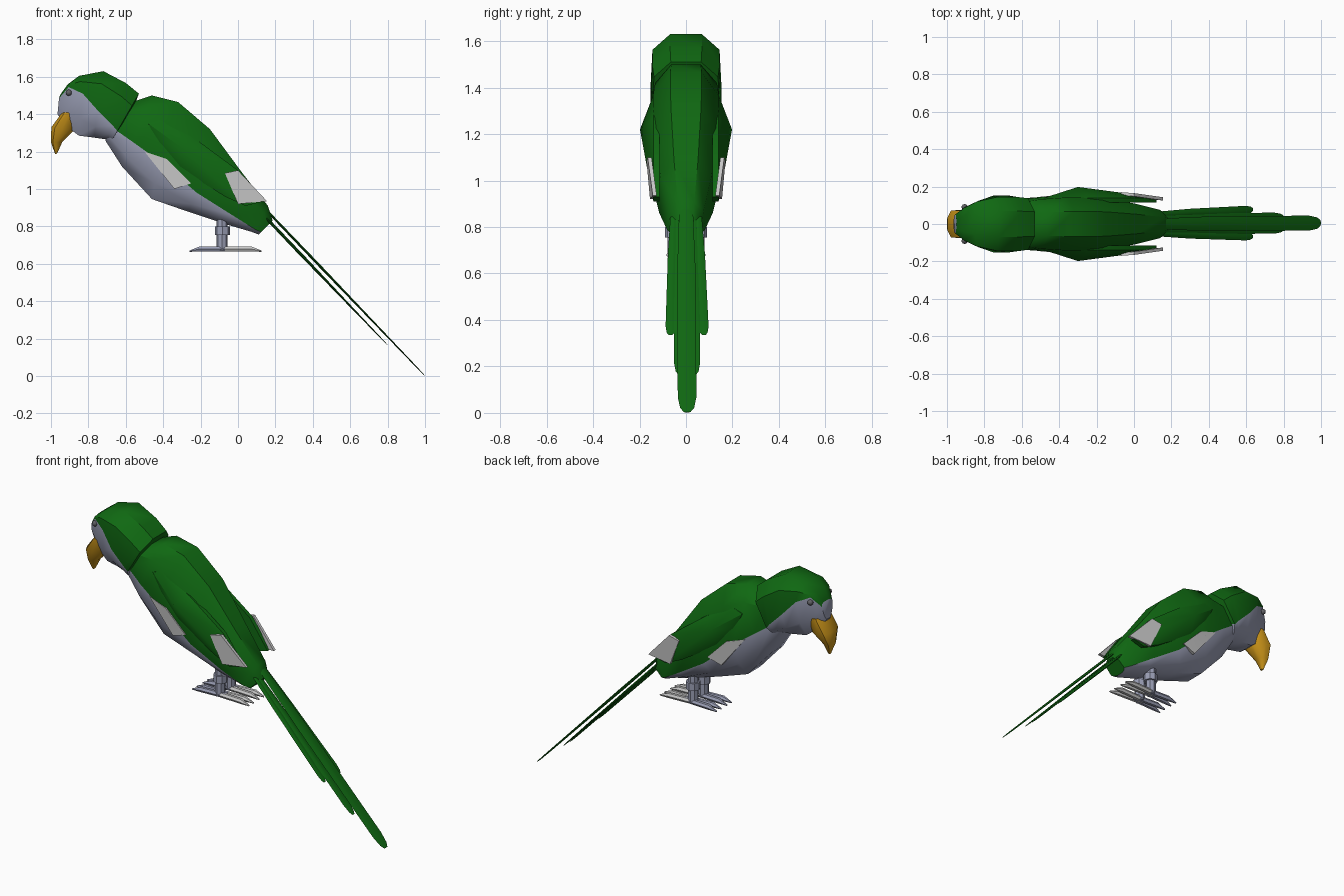
import bpy, bmesh, math
from mathutils import Vector

if "Cube" in bpy.data.objects:
    bpy.data.objects.remove(bpy.data.objects["Cube"])


def material(name, rgb):
    m = bpy.data.materials.new(name)
    m.diffuse_color = (*rgb, 1)
    m.use_nodes = True
    m.node_tree.nodes["Principled BSDF"].inputs["Base Color"].default_value = m.diffuse_color
    return m


GREEN = material("green_feathers", (0.005, 0.14, 0.006))
BLUE = material("blue_grey", (0.33, 0.35, 0.47))
GOLD = material("golden_beak", (0.6, 0.3, 0.01))
DARK = material("dark_eye", (0.12, 0.12, 0.13))


def finish(name, bm, mats, mirror=False, angle=40):
    bmesh.ops.recalc_face_normals(bm, faces=bm.faces)
    me = bpy.data.meshes.new(name)
    bm.to_mesh(me)
    bm.free()
    ob = bpy.data.objects.new(name, me)
    bpy.context.collection.objects.link(ob)
    for m in mats:
        me.materials.append(m)
    if mirror:
        ob.modifiers.new("mirror", "MIRROR").use_axis = (False, True, False)
    bpy.ops.object.select_all(action="DESELECT")
    ob.select_set(True)
    bpy.context.view_layer.objects.active = ob
    bpy.ops.object.shade_smooth_by_angle(angle=math.radians(angle))
    return ob


def loft(name, stations, mats):
    """Ten-sided rings; each station gives top, colour line and bottom as (x, z), then half width."""
    bm = bmesh.new()
    rings = []
    for top, mid, bot, w in stations:
        t, m, b = Vector(top), Vector(mid), Vector(bot)
        side = [(t, .45), (t.lerp(m, .32), .95), (m, 1), (m.lerp(b, .6), .8), (b, .4)]
        pts = [(p.x, w * f, p.y) for p, f in side]
        pts += [(x, -y, z) for x, y, z in reversed(pts)]
        rings.append([bm.verts.new(p) for p in pts])
    for a, b in zip(rings, rings[1:]):
        for i in range(10):
            j = (i + 1) % 10
            f = bm.faces.new((a[i], a[j], b[j], b[i]))
            f.material_index = 1 if len(mats) > 1 and 2 <= i <= 6 else 0
    for k, r in ((len(mats) - 1, rings[0]), (0, rings[-1])):
        bm.faces.new(r).material_index = k
    return finish(name, bm, mats)


def hull(name, points, mats, mirror=False, angle=30):
    bm = bmesh.new()
    for p in points:
        bm.verts.new(p)
    res = bmesh.ops.convex_hull(bm, input=bm.verts)
    loose = [v for v in bm.verts if not v.link_faces]
    bmesh.ops.delete(bm, geom=loose, context="VERTS")
    return finish(name, bm, mats, mirror, angle)


# Body: green back, blue-grey belly
loft("body", [
    ((-.58, 1.46), (-.66, 1.32), (-.71, 1.26), .12),
    ((-.46, 1.50), (-.56, 1.25), (-.62, 1.12), .14),
    ((-.32, 1.465), (-.42, 1.15), (-.46, .946), .15),
    ((-.15, 1.32), (-.22, .98), (-.27, .88), .145),
    ((.02, 1.09), (-.03, .86), (-.06, .81), .115),
    ((.16, .91), (.09, .785), (.07, .772), .08),
    ((.185, .83), (.125, .77), (.11, .757), .06)], [GREEN, BLUE])

# Head: green hood, blue-grey face
loft("head", [
    ((-.95, 1.505), (-.957, 1.485), (-.965, 1.40), .05),
    ((-.91, 1.56), (-.905, 1.545), (-.93, 1.345), .09),
    ((-.85, 1.605), (-.83, 1.51), (-.85, 1.285), .125),
    ((-.72, 1.63), (-.75, 1.42), (-.77, 1.275), .152),
    ((-.60, 1.567), (-.67, 1.34), (-.70, 1.265), .152),
    ((-.53, 1.51), (-.645, 1.31), (-.68, 1.25), .145),
    ((-.56, 1.43), (-.63, 1.33), (-.66, 1.28), .09)], [GREEN, BLUE])

# Hooked beak
loft("beak", [
    ((-.94, 1.41), (-.90, 1.41), (-.85, 1.41), .075),
    ((-.998, 1.33), (-.94, 1.32), (-.87, 1.32), .075),
    ((-1.0, 1.25), (-.97, 1.25), (-.94, 1.25), .038),
    ((-.978, 1.187), (-.973, 1.187), (-.967, 1.19), .01)], [GOLD])

# Eyes
bm = bmesh.new()
bmesh.ops.create_uvsphere(bm, u_segments=10, v_segments=6, radius=.017)
bmesh.ops.translate(bm, verts=bm.verts, vec=(-.905, .09, 1.515))
finish("eyes", bm, [DARK], True)

# Folded wings: flat outline with a raised ridge
outline = [(-.48, 1.35), (-.42, 1.37), (-.23, 1.27), (0, 1.10), (.12, .93),
           (.04, .91), (-.07, .96), (-.31, 1.11), (-.43, 1.25)]
hull("wings", [(x, .115, z) for x, z in outline]
     + [(x, .14, z) for x, z in outline]
     + [(-.30, .198, 1.22), (-.05, .165, 1.04)], [GREEN], True)

# Pale wing tips
tip = [(-.07, 1.085, .165), (0, 1.10, .16), (.155, .935, .138), (0, .92, .15)]
hull("wing_tips", [(x, y + d, z) for x, z, y in tip for d in (-.012, .005)], [], True)

# Pale flank feathers under the wings
flank = [(-.50, 1.20, .146), (-.38, 1.16, .155), (-.25, 1.03, .152), (-.34, 1.0, .145)]
hull("flank_feathers", [(x, y + d, z) for x, z, y in flank for d in (-.03, 0)], [], True)


# Tail feathers: thin blades with clipped tips
def feather(name, start, end, y0, y1, w):
    s, e = Vector((start[0], y0, start[1])), Vector((end[0], y1, end[1]))
    n = (e - s).cross(Vector((0, 1, 0))).normalized()
    pts = []
    for t, f, th in ((0, .7, .006), (.35, 1, .007), (.93, 1, .003), (.98, .75, .002), (1, .35, .001)):
        c = s.lerp(e, t)
        for k in (-1, 1):
            pts.append(c + Vector((0, k * w * f, 0)))
            pts.append(c + Vector((0, k * w * f * .4, 0)) + n * th)
            pts.append(c + Vector((0, k * w * f * .4, 0)) - n * th)
    hull(name, pts, [GREEN])


feather("tail_feather_centre", (.12, .92), (.998, .003), 0, .005, .04)
for label, k, off in (("left", 1, .01), ("right", -1, 0)):
    feather("tail_feather_middle_" + label, (.12, .88), (.80, .165), k * .03, k * .025 + off, .026)
    feather("tail_feather_outer_" + label, (.12, .875), (.635, .335), k * .05, k * .067 + off, .022)


# Legs, leg cuffs and toes
def column(name, x, y, z0, z1, r, mats):
    bm = bmesh.new()
    bmesh.ops.create_cone(bm, cap_ends=True, segments=8, radius1=r, radius2=r, depth=z1 - z0)
    bmesh.ops.translate(bm, verts=bm.verts, vec=(x, y, (z0 + z1) / 2))
    finish(name, bm, mats, True)


def toe(name, x0, x1, y0, y1, mats):
    pts = []
    for t, r in ((0, .016), (.75, .016), (1, .004)):
        x, y = x0 + (x1 - x0) * t, y0 + (y1 - y0) * t
        for i in range(6):
            a = math.tau * i / 6
            pts.append((x, y + r * math.cos(a), .664 + r + r * math.sin(a)))
    hull(name, pts, mats, True)


column("legs", -.085, .05, .67, .87, .03, [BLUE])
column("leg_cuffs", -.083, .05, .755, .80, .041, [BLUE])
for label, dy in (("inner", -.022), ("outer", .022)):
    toe("front_toes_" + label, -.04, -.258, .05 + dy * .5, .05 + dy, [BLUE])
    toe("rear_toes_" + label, -.10, .125, .05 + dy * .5, .05 + dy, [])
